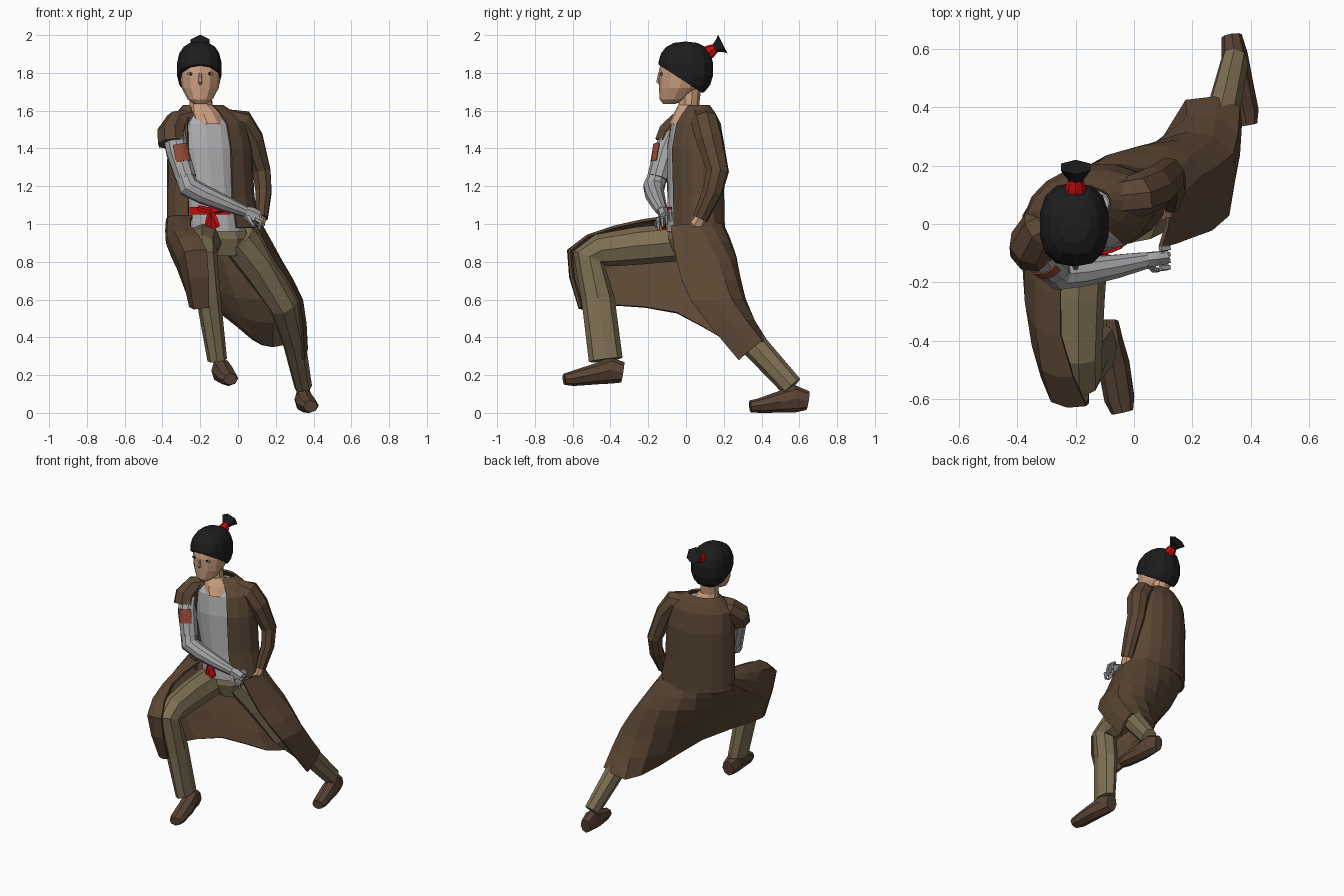
import bpy, bmesh, math
from mathutils import Vector as V


def mat(name, r, g, b):
    m = bpy.data.materials.new(name)
    m.diffuse_color = (r, g, b, 1)
    return m


BROWN = mat("coat brown", .105, .062, .034)
TAN = mat("trouser tan", .21, .16, .088)
GREY = mat("shirt grey", .43, .43, .44)
METAL = mat("arm grey", .38, .38, .39)
SKIN = mat("skin", .60, .34, .21)
BLACK = mat("hair black", .012, .012, .013)
RED = mat("red cloth", .56, .004, .004)
SHOE = mat("shoe brown", .10, .058, .035)
RUST = mat("rust patch", .30, .07, .04)


def finish(name, bm, m, thick=0):
    bmesh.ops.recalc_face_normals(bm, faces=bm.faces)
    me = bpy.data.meshes.new(name)
    bm.to_mesh(me)
    bm.free()
    me.materials.append(m)
    ob = bpy.data.objects.new(name, me)
    bpy.context.collection.objects.link(ob)
    if thick:
        s = ob.modifiers.new("thickness", 'SOLIDIFY')
        s.thickness = thick
        s.offset = 0
    return ob


def loft(name, rings, m, closed=True, thick=0):
    """Bridge rows of points; closed rows get end caps."""
    bm = bmesh.new()
    rows = [[bm.verts.new(p) for p in r] for r in rings]
    n = len(rows[0])
    for a, b in zip(rows, rows[1:]):
        for i in range(n if closed else n - 1):
            j = (i + 1) % n
            bm.faces.new((a[i], a[j], b[j], b[i]))
    if closed:
        bm.faces.new(rows[0])
        bm.faces.new(rows[-1])
    return finish(name, bm, m, thick)


def oval(c, u, v, n, arc=None):
    a0, a1 = arc or (0, 360)
    k = n - 1 if arc else n
    ang = [math.radians(a0 + (a1 - a0) * i / k) for i in range(n)]
    return [c + u * math.cos(a) + v * math.sin(a) for a in ang]


def tube(name, pts, m, n=8, ref=(1, 0, 0), arc=None, thick=0):
    """pts: x, y, z, radius across ref, radius along ref."""
    P = [V(p[:3]) for p in pts]
    rings = []
    for i, p in enumerate(pts):
        t = V()
        if i:
            t += (P[i] - P[i - 1]).normalized()
        if i < len(P) - 1:
            t += (P[i + 1] - P[i]).normalized()
        t.normalize()
        u = V(ref).cross(t).normalized()
        rings.append(oval(P[i], u * p[3], t.cross(u) * p[-1], n, arc))
    return loft(name, rings, m, arc is None, thick)


def stack(name, rows, m, n=12, yaw=0, arc=None, thick=0):
    """rows: z, centre x, centre y, half width, half depth."""
    a = math.radians(yaw)
    u, v = V((math.cos(a), math.sin(a), 0)), V((-math.sin(a), math.cos(a), 0))
    return loft(name, [oval(V((x, y, z)), u * w, v * d, n, arc) for z, x, y, w, d in rows],
                m, arc is None, thick)


def smooth_row(p, k=2):
    """Catmull-Rom refinement of a row of points."""
    p = [V(q) for q in p]
    q = [2 * p[0] - p[1]] + p + [2 * p[-1] - p[-2]]
    out = []
    for i in range(1, len(q) - 2):
        a, b, c, d = q[i - 1:i + 3]
        for s in range(k):
            t = s / k
            out.append(.5 * (2 * b + (c - a) * t + (2 * a - 5 * b + 4 * c - d) * t * t
                             + (3 * b - a - 3 * c + d) * t ** 3))
    return out + [p[-1]]


# Head, neck and upper chest
stack("head", [(1.635, -.2, -.09, .032, .03), (1.66, -.2, -.065, .066, .075),
               (1.72, -.2, -.035, .098, .108), (1.80, -.2, -.015, .110, .130),
               (1.865, -.2, -.01, .106, .122), (1.89, -.2, 0, .07, .08)], SKIN)
stack("neck", [(1.53, -.155, .01, .09, .10), (1.585, -.175, .015, .085, .08),
               (1.63, -.195, .015, .062, .055), (1.72, -.2, .02, .06, .06)], SKIN, 10, 13)
tube("nose", [(-.2, -.142, 1.80, .006, .007), (-.2, -.15, 1.755, .010, .011),
              (-.2, -.137, 1.74, .007, .009)], SKIN, 5)
for x in (-.25, -.15):
    for dx, w, y, m in ((0, .02, -.128, GREY), (0, .009, -.131, BLACK)):
        tube("eye", [(x + dx, y + .004, 1.795, .009, w), (x + dx, y - .004, 1.795, .008, w)], m, 6)

# Hair cap cut along a sloping hairline, with tied tail
bm = bmesh.new()
bmesh.ops.create_uvsphere(bm, u_segments=14, v_segments=9, radius=1)
for w in bm.verts:
    x, y, z = [math.copysign(abs(c) ** .8, c) for c in w.co]
    w.co = V((-.205 + x * .121, -.002 + y * .146, 1.82 + z * .146))
bmesh.ops.bisect_plane(bm, geom=bm.verts[:] + bm.edges[:] + bm.faces[:],
                       plane_co=(0, -.147, 1.845), plane_no=(0, .16, .247), clear_inner=True)
bmesh.ops.holes_fill(bm, edges=[e for e in bm.edges if e.is_boundary])
finish("hair", bm, BLACK)
tube("hair_tie", [(-.2, .09, 1.89, .040), (-.2, .13, 1.915, .035), (-.2, .16, 1.935, .022)], RED, 8)
tube("hair_tail", [(-.2, .145, 1.925, .02), (-.2, .175, 1.943, .036, .045),
                   (-.2, .195, 1.953, .056, .058)], BLACK, 6)

# Shirt and the open coat body around it
stack("shirt", [(.96, -.11, .025, .155, .125), (1.15, -.13, .03, .15, .125), (1.4, -.15, .035, .18, .13),
                (1.53, -.16, .04, .18, .115), (1.595, -.18, .045, .10, .07)], GREY, 14, 13)
stack("coat_body", [(.98, -.13, .05, .245, .145), (1.15, -.145, .048, .230, .145),
                    (1.4, -.15, .047, .222, .15), (1.53, -.16, .05, .205, .125),
                    (1.58, -.17, .055, .16, .095), (1.625, -.185, .06, .105, .06)],
      BROWN, 15, 13, (292, 590), .012)

# Belt with a bow
stack("belt", [(1.05, -.122, .03, .162, .131), (1.09, -.125, .03, .16, .131)],
      RED, 7, 13, (205, 290), .01)
K = V((-.14, -.112, 1.065))
for dx, dz in ((-.075, .02), (.075, .018), (-.025, -.09), (.035, -.08), (.01, -.1)):
    e = K + V((dx, -.005, dz))
    h = (K + e) / 2
    tube("belt_bow", [(*K, .014), (*h, .018, .012), (*e, .014, .01)], RED, 5, (0, 1, 0))

# Trousers
stack("trouser_seat", [(.99, -.11, .035, .15, .115), (.92, -.09, .03, .165, .12),
                       (.83, -.07, .03, .10, .085)], TAN, 10, 20)
tube("front_trouser_leg", [(-.18, .02, .91, .10, .10), (-.19, -.25, .885, .10, .09),
                           (-.19, -.45, .86, .09, .08), (-.187, -.515, .82, .09, .078),
                           (-.155, -.465, .6, .088, .065), (-.11, -.425, .28, .09, .052)], TAN, 8)
tube("back_trouser_leg", [(.0, .03, .92, .10, .10), (.11, .09, .78, .105, .10),
                          (.24, .165, .58, .10, .082), (.30, .36, .36, .07, .06),
                          (.345, .56, .14, .06, .047)], TAN, 8)

# Shoes, heel to toe
tube("front_shoe", [(-.095, -.335, .215, .055, .042), (-.09, -.40, .225, .07, .052),
                    (-.07, -.48, .205, .055, .055), (-.05, -.6, .182, .04, .052),
                    (-.04, -.645, .178, .03, .038)], SHOE, 8)
tube("back_shoe", [(.335, .645, .065, .05, .035), (.345, .58, .075, .072, .045),
                   (.355, .5, .058, .058, .05), (.378, .385, .038, .038, .05),
                   (.385, .34, .034, .032, .038)], SHOE, 8)

# Coat skirt: columns run from the waist to the hem
columns = [
    [(-.24, -.09, 1.04), (-.25, -.38, .985), (-.165, -.618, .86), (-.155, -.56, .56)],
    [(-.33, -.06, 1.04), (-.335, -.35, .96), (-.28, -.605, .85), (-.23, -.545, .55)],
    [(-.375, .03, 1.03), (-.375, -.16, .90), (-.315, -.40, .76), (-.245, -.38, .57)],
    [(-.28, .14, 1.02), (-.26, .07, .86), (-.19, -.03, .69), (-.09, -.05, .53)],
    [(-.13, .185, 1.0), (-.09, .23, .84), (-.02, .20, .61), (.08, .20, .39)],
    [(.05, .18, 1.0), (.12, .26, .81), (.18, .31, .6), (.18, .42, .35)],
    [(.12, .06, 1.0), (.23, .17, .8), (.335, .24, .6), (.358, .40, .38)],
    [(.09, -.08, .99), (.195, -.045, .79), (.32, .03, .59), (.345, .28, .28)],
]
rows = [smooth_row(r) for r in zip(*columns)]
grid = [smooth_row(c) for c in zip(*rows)]
loft("coat_skirt", grid, BROWN, False, .014)

# Sleeved arm with its hand at the hip
tube("long_sleeve", [(-.06, .08, 1.55, .07, .06), (.02, .10, 1.535, .075, .072), (.075, .125, 1.45, .075, .062),
                     (.125, .168, 1.28, .062, .05), (.135, .14, 1.17, .055, .045),
                     (.125, .075, 1.03, .042, .034)], BROWN, 8, (1, .3, 0))
tube("hip_hand", [(.125, .08, 1.04, .028, .026), (.12, .06, .995, .04, .022),
                  (.09, .04, .965, .03, .018)], SKIN, 6, (1, .3, 0))

# Grey arm across the body, under a short torn sleeve
tube("short_sleeve", [(-.25, .02, 1.55, .07, .055), (-.325, -.02, 1.53, .075, .07),
                      (-.355, -.07, 1.48, .08, .075), (-.35, -.09, 1.425, .08, .077)],
     BROWN, 8, (1, .3, 0))
arm = [(-.345, -.06, 1.5, .062), (-.32, -.11, 1.38, .062), (-.275, -.15, 1.24, .057)]
tube("upper_arm", arm, METAL, 10)
tube("arm_patch", [(-.323, -.105, 1.41, .067), (-.305, -.122, 1.32, .065)], RUST, 6,
     arc=(125, 200), thick=.005)
tube("forearm", [(-.29, -.145, 1.27, .05), (-.26, -.17, 1.195, .058), (-.18, -.165, 1.155, .052),
                 (-.06, -.145, 1.105, .042), (.04, -.125, 1.065, .03)], METAL, 10, (0, 1, 0))
tube("palm", [(.03, -.125, 1.07, .028), (.065, -.12, 1.05, .042, .028),
              (.105, -.115, 1.03, .040, .026)], METAL, 6, (0, 1, 0))
for i in range(4):
    y, z = -.15 + .022 * i, 1.015 + .015 * i
    tube("finger", [(.09, y, z + .01, .013), (.118, y + .002, z - .005, .011),
                    (.112, y + .004, z - .045, .008)], METAL, 5, (0, 1, 0))
tube("thumb", [(.05, -.135, 1.04, .014), (.068, -.155, 1.01, .012), (.085, -.158, .985, .008)],
     METAL, 5, (0, 1, 0))
